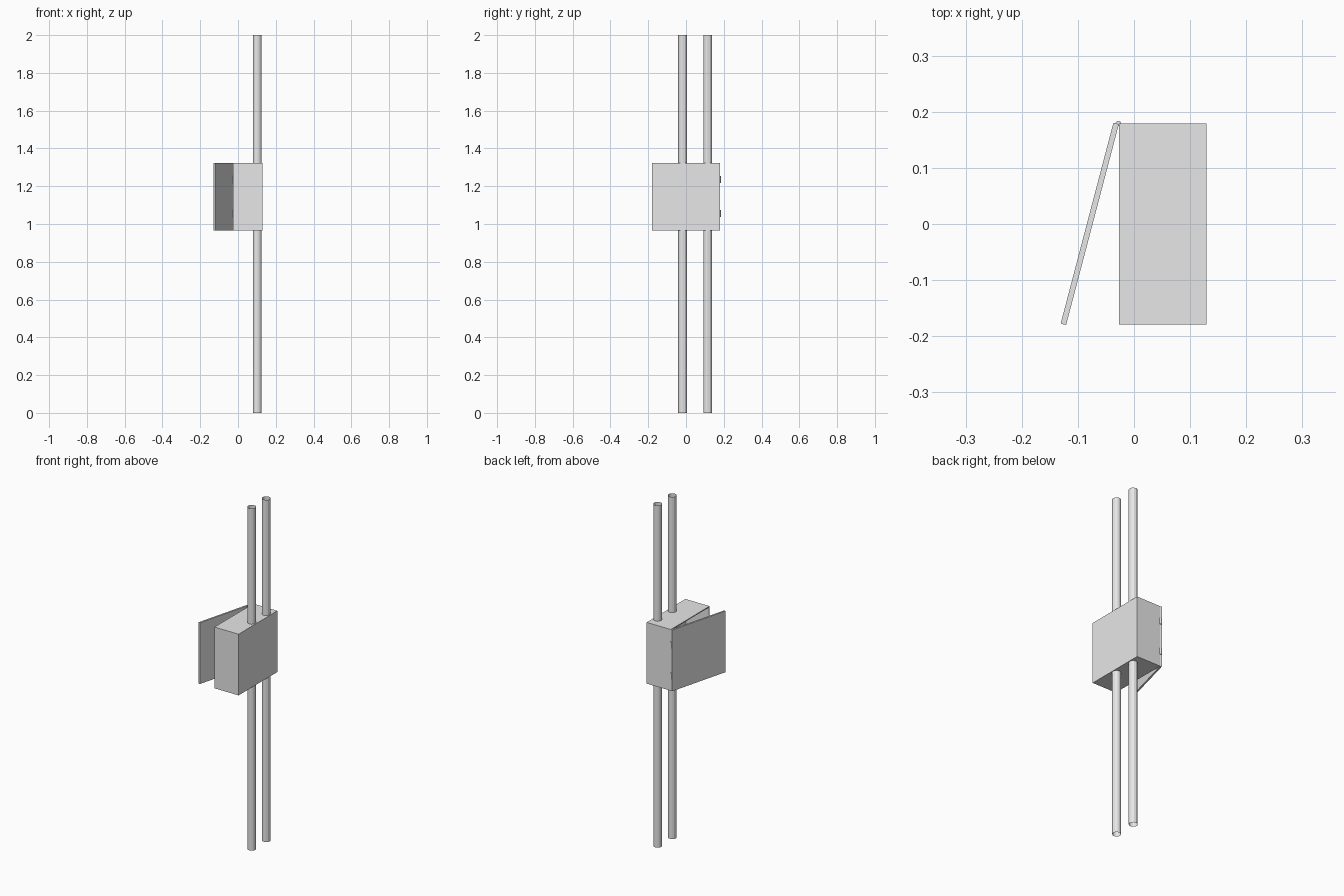
import bpy
import bmesh
from mathutils import Vector

default = bpy.data.objects.get("Cube")
if default:
    bpy.data.objects.remove(default, do_unlink=True)

grey = bpy.data.materials.new("light_grey")
grey.use_nodes = True
colour = (0.8, 0.8, 0.8, 1)
grey.diffuse_color = colour
grey.node_tree.nodes["Principled BSDF"].inputs["Base Color"].default_value = colour

BOTTOM, TOP = 0.966, 1.324
MIDDLE = (BOTTOM + TOP) / 2
BACK = 0.179
WALL = 0.008


def add_object(name, bm):
    bmesh.ops.recalc_face_normals(bm, faces=bm.faces)
    mesh = bpy.data.meshes.new(name)
    bm.to_mesh(mesh)
    bm.free()
    mesh.materials.append(grey)
    obj = bpy.data.objects.new(name, mesh)
    bpy.context.collection.objects.link(obj)
    return obj


def prism(outline, low, high):
    """Extrude a plan outline from one height to another."""
    bm = bmesh.new()
    base = bm.faces.new([bm.verts.new((x, y, low)) for x, y in outline])
    top = bmesh.ops.extrude_face_region(bm, geom=[base], use_keep_orig=True)
    verts = [v for v in top["geom"] if isinstance(v, bmesh.types.BMVert)]
    bmesh.ops.translate(bm, verts=verts, vec=(0, 0, high - low))
    bmesh.ops.recalc_face_normals(bm, faces=bm.faces)
    return bm


def tube(name, x, y, z, radius, length, sides, capped):
    bm = bmesh.new()
    bmesh.ops.create_cone(bm, cap_ends=capped, segments=sides,
                          radius1=radius, radius2=radius, depth=length)
    obj = add_object(name, bm)
    obj.location = (x, y, z)
    return obj


# Hollow cabinet, open on the door side
left, right = -0.027, 0.129
bm = prism([(left, -BACK), (right, -BACK), (right, BACK), (left, BACK)], BOTTOM, TOP)
opening = min(bm.faces, key=lambda f: f.calc_center_median().x)
bmesh.ops.inset_region(bm, faces=[opening], thickness=WALL)
inner = bmesh.ops.extrude_discrete_faces(bm, faces=[opening])["faces"][0]
bmesh.ops.translate(bm, verts=inner.verts, vec=(right - left - WALL, 0, 0))
add_object("cabinet", bm)

# Door, swung slightly open about the back edge
hinge_corner = Vector((-0.027, 0.178))
free_corner = Vector((-0.121, -0.18))
along = (free_corner - hinge_corner).normalized()
thickness = Vector((along.y, -along.x)) * 0.01
add_object("door", prism([hinge_corner, free_corner,
                          free_corner + thickness, hinge_corner + thickness],
                         BOTTOM, TOP))

# Two hinge barrels
for name, side in (("lower_hinge", -1), ("upper_hinge", 1)):
    tube(name, -0.028, BACK, MIDDLE + side * 0.09, 0.005, 0.036, 12, True)

# Two open conduits running through the cabinet
for name, y in (("front_conduit", -0.018), ("back_conduit", 0.115)):
    tube(name, 0.102, y, 1, 0.0235, 2, 12, False)
